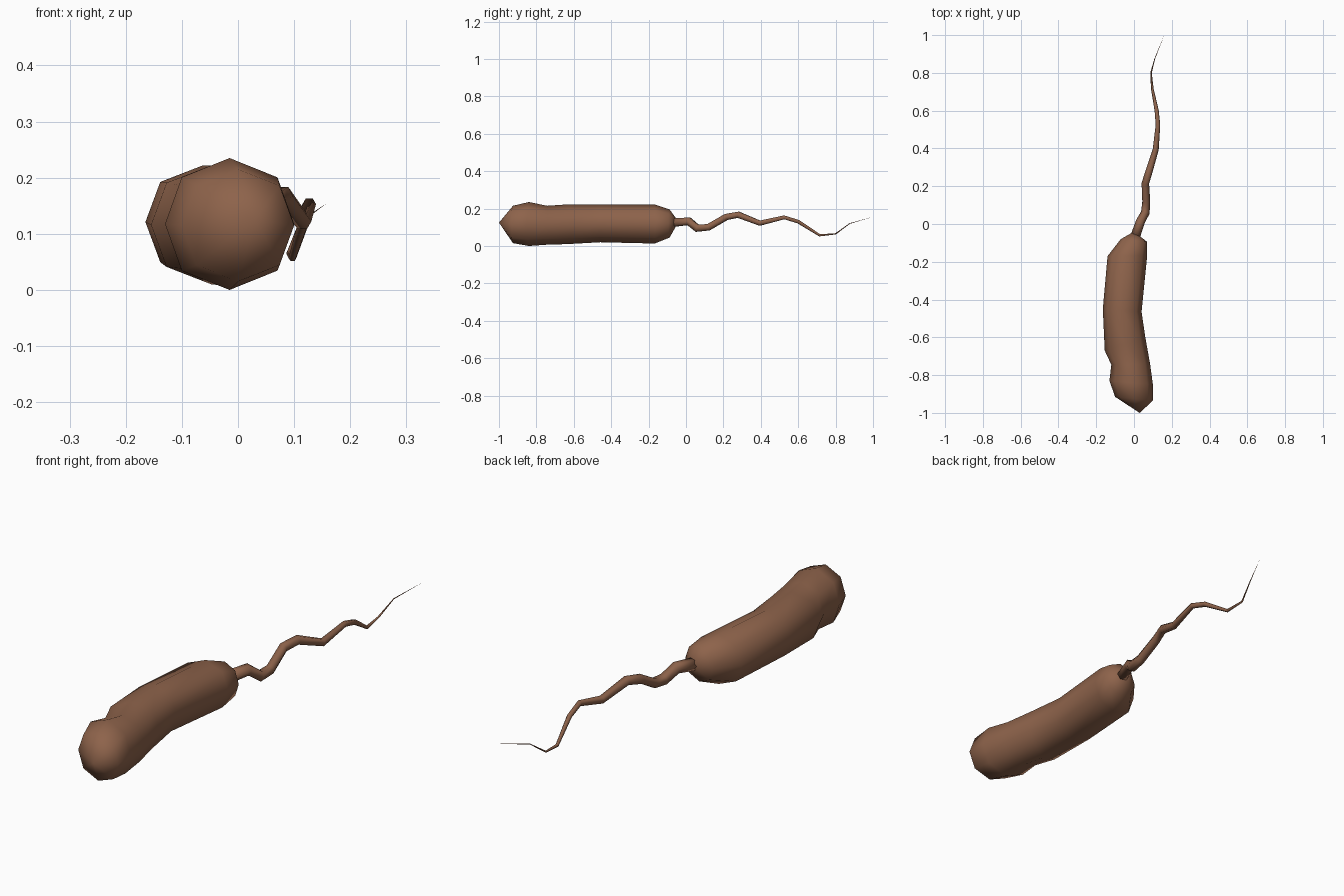
import bpy, bmesh, math
from mathutils import Vector

if "Cube" in bpy.data.objects:
    bpy.data.objects.remove(bpy.data.objects["Cube"])

brown = bpy.data.materials.new("brown")
brown.diffuse_color = (0.27, 0.125, 0.07, 1)
brown.use_nodes = True
brown.node_tree.nodes["Principled BSDF"].inputs["Base Color"].default_value = brown.diffuse_color


def loft(name, rings, start=None, end=None):
    """Skin a list of rings; close each end with a pole point or a flat cap."""
    bm = bmesh.new()
    loops = [[bm.verts.new(p) for p in r] for r in rings]
    n = len(loops[0])
    for a, b in zip(loops, loops[1:]):
        for i in range(n):
            j = (i + 1) % n
            bm.faces.new((a[i], a[j], b[j], b[i]))
    for pole, loop in ((start, loops[0]), (end, loops[-1])):
        if pole:
            p = bm.verts.new(pole)
            for i in range(n):
                bm.faces.new((loop[i], loop[(i + 1) % n], p))
        else:
            bm.faces.new(loop)
    bmesh.ops.recalc_face_normals(bm, faces=bm.faces)
    me = bpy.data.meshes.new(name)
    bm.to_mesh(me)
    bm.free()
    for f in me.polygons:
        f.use_smooth = True
    me.materials.append(brown)
    ob = bpy.data.objects.new(name, me)
    bpy.context.collection.objects.link(ob)
    return ob


# Body: eight-sided rings (left x, left y, right x, right y, bottom z, top z)
body = [
    (-0.10, -0.915, 0.10, -0.935, 0.015, 0.215),
    (-0.13, -0.83, 0.10, -0.85, 0.0, 0.235),
    (-0.12, -0.745, 0.085, -0.74, 0.007, 0.215),
    (-0.155, -0.67, 0.06, -0.60, 0.01, 0.222),
    (-0.165, -0.45, 0.04, -0.465, 0.02, 0.222),
    (-0.14, -0.17, 0.07, -0.165, 0.013, 0.222),
    (-0.07, -0.08, 0.07, -0.095, 0.045, 0.195),
]
rings = []
for lx, ly, rx, ry, z0, z1 in body:
    left, right = Vector((lx, ly, 0)), Vector((rx, ry, 0))
    mid, half = (left + right) / 2, (right - left) / 2
    ring = []
    for k in range(8):
        a = math.tau * k / 8
        bulge = 1.05 if k % 2 else 1.0
        p = mid + half * math.cos(a) * bulge
        p.z = (z0 + z1) / 2 + (z1 - z0) / 2 * math.sin(a)
        ring.append(p)
    rings.append(ring)
loft("body", rings, (0.03, -1.0, 0.125), (0.0, -0.04, 0.13))

# Tail: wavy tapering tube (x, y, z, radius)
tail = [
    (0.005, -0.07, 0.125, 0.026), (0.035, 0.015, 0.132, 0.024),
    (0.06, 0.06, 0.095, 0.023), (0.065, 0.12, 0.10, 0.021),
    (0.06, 0.215, 0.155, 0.020), (0.08, 0.28, 0.167, 0.019),
    (0.115, 0.395, 0.122, 0.016), (0.127, 0.525, 0.153, 0.012),
    (0.12, 0.60, 0.13, 0.011), (0.097, 0.715, 0.057, 0.007),
    (0.09, 0.80, 0.065, 0.004), (0.11, 0.875, 0.12, 0.002),
]
tip = Vector((0.16, 1.0, 0.156))
pts = [Vector(t[:3]) for t in tail] + [tip]
rings = []
for i, t in enumerate(tail):
    d = (pts[i + 1] - pts[max(i - 1, 0)]).normalized()
    side = d.cross(Vector((0, 0, 1))).normalized()
    up = side.cross(d)
    rings.append([pts[i] + t[3] * (side * math.cos(math.tau * k / 6) + up * math.sin(math.tau * k / 6))
                  for k in range(6)])
loft("tail", rings, None, tip)
